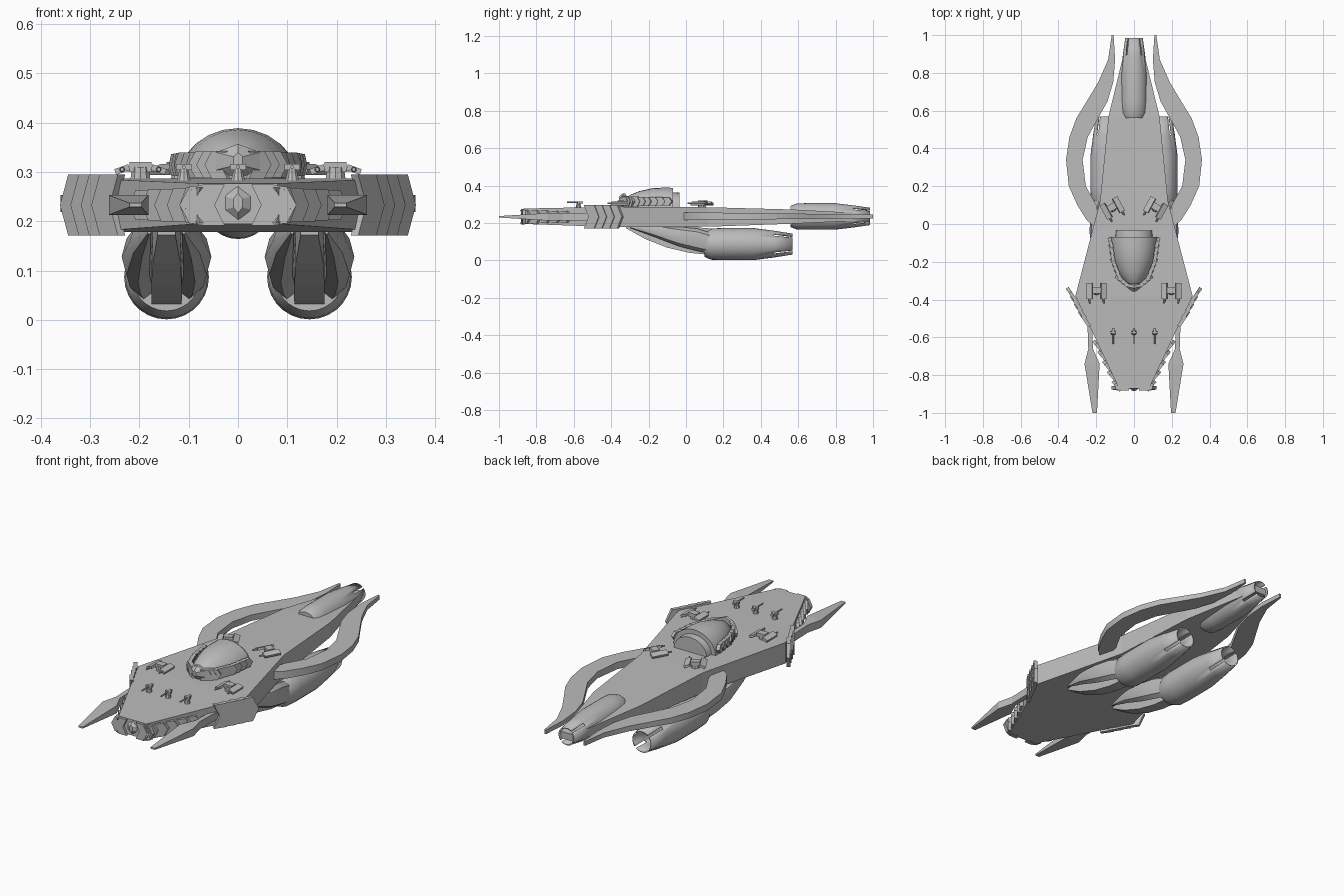
import bpy, bmesh, math
from mathutils import Vector, Matrix

old = bpy.data.objects.get("Cube")
if old:
    bpy.data.objects.remove(old, do_unlink=True)

grey = bpy.data.materials.new("hull_grey")
grey.use_nodes = True
tone = (0.5, 0.5, 0.5, 1)
grey.diffuse_color = tone
grey.node_tree.nodes["Principled BSDF"].inputs["Base Color"].default_value = tone


def finish(name, bm, smooth=False):
    bmesh.ops.recalc_face_normals(bm, faces=bm.faces)
    mesh = bpy.data.meshes.new(name)
    bm.to_mesh(mesh)
    bm.free()
    mesh.materials.append(grey)
    obj = bpy.data.objects.new(name, mesh)
    bpy.context.collection.objects.link(obj)
    if smooth:
        bpy.ops.object.select_all(action='DESELECT')
        obj.select_set(True)
        bpy.context.view_layer.objects.active = obj
        bpy.ops.object.shade_smooth_by_angle(angle=math.radians(35))
    return obj


def skin(bm, rings, cap_start=True, cap_end=True):
    """Join matching closed rings of points into a skin."""
    rows = [[bm.verts.new(p) for p in ring] for ring in rings]
    n = len(rows[0])
    bands = []
    for a, b in zip(rows, rows[1:]):
        bands.append([bm.faces.new((a[i], a[(i + 1) % n], b[(i + 1) % n], b[i]))
                      for i in range(n)])
    if cap_start:
        bm.faces.new(rows[0])
    if cap_end:
        bm.faces.new(rows[-1])
    return bands


def loft(name, rings, smooth=False):
    bm = bmesh.new()
    skin(bm, rings)
    return finish(name, bm, smooth)


def box_ring(x, y, half, low, high):
    return [(x - half, y, low), (x + half, y, low), (x + half, y, high), (x - half, y, high)]


def oval_ring(x, y, z, rx, rz, n=8):
    turn = [math.tau * i / n for i in range(n)]
    return [(x + rx * math.cos(a), y, z + rz * math.sin(a)) for a in turn]


SIDES = (("left", 1), ("right", -1))

# Main hull: y, half width, bottom, top
loft("hull", [box_ring(0, *s) for s in (
    (-0.87, 0.08, 0.195, 0.277), (-0.38, 0.31, 0.178, 0.287), (0.12, 0.18, 0.18, 0.284),
    (0.57, 0.135, 0.196, 0.272), (0.98, 0.035, 0.215, 0.25))])


# Engines: slotted open tubes
def engine(name, x, y, z, length, radius):
    bm = bmesh.new()
    shape = ((0, 0.8), (0.07, 0.97), (0.2, 1), (0.55, 1), (0.79, 0.83), (1, 0.65))
    bands = skin(bm, [oval_ring(x, y + t * length, z, r * radius, r * radius, 28)
                      for t, r in shape], True, False)
    slots = [bands[-1][i] for i in (3, 10, 17, 24)]
    bmesh.ops.delete(bm, geom=slots, context='FACES')
    obj = finish(name, bm, True)
    wall = obj.modifiers.new("wall", 'SOLIDIFY')
    wall.thickness = 0.007
    wall.offset = -1


engine("rear_engine", 0, 0.56, 0.235, 0.425, 0.071)

for side, s in SIDES:
    px = 0.145 * s
    engine(side + "_lower_engine", px, 0.1, 0.087, 0.47, 0.086)
    # Swept keel from hull to engine
    loft(side + "_engine_keel", [box_ring(px, y, w, low, high) for y, w, low, high in (
        (-0.32, 0.018, 0.172, 0.185), (-0.22, 0.028, 0.115, 0.185), (-0.1, 0.031, 0.068, 0.185),
        (0.02, 0.031, 0.04, 0.18), (0.14, 0.03, 0.028, 0.17))])
    # Curved petals flanking the keel
    for where, d in (("outer", 1), ("inner", -1)):
        loft(f"{side}_{where}_engine_petal", [
            oval_ring(px + s * d * off, y, z, rx, rz) for y, off, z, rx, rz in (
                (-0.3, 0.035, 0.18, 0.004, 0.006), (-0.17, 0.05, 0.16, 0.024, 0.034),
                (-0.04, 0.058, 0.128, 0.033, 0.052), (0.06, 0.052, 0.11, 0.032, 0.06),
                (0.14, 0.04, 0.09, 0.03, 0.055))], True)

    # Curved side arm: y, inner x, outer x
    arm = ((-0.03, 0.17, 0.19), (0.02, 0.18, 0.25), (0.1, 0.2, 0.3), (0.2, 0.255, 0.345),
           (0.34, 0.272, 0.36), (0.46, 0.245, 0.342), (0.56, 0.19, 0.305), (0.65, 0.14, 0.25),
           (0.75, 0.11, 0.19), (0.87, 0.1, 0.137), (1.0, 0.108, 0.118))
    loft(side + "_side_arm", [box_ring(s * (a + b) / 2, y, (b - a) / 2,
                                       0.217 + 0.006 * max(y, 0), 0.257 - 0.012 * max(y, 0))
                              for y, a, b in arm], True)

    # Forward blade: y, x, half width, half height
    loft(side + "_front_blade", [box_ring(s * x, y, w, 0.233 - h, 0.233 + h) for y, x, w, h in (
        (-0.45, 0.235, 0.014, 0.02), (-0.66, 0.23, 0.012, 0.02), (-0.74, 0.222, 0.04, 0.02),
        (-1.0, 0.208, 0.012, 0.004))])


# Chevron armour plates, set along a path on each side
def armour(name, path, count, height, z, width, flare):
    pts = [Vector(p) for p in path]
    for side, s in SIDES:
        bm = bmesh.new()
        for k in range(count):
            f = (k + 0.5) / count * (len(pts) - 1)
            i = min(int(f), len(pts) - 2)
            pos = pts[i].lerp(pts[i + 1], f - i)
            along = (pts[i + 1] - pts[i]).normalized()
            along = Matrix.Rotation(-flare, 2) @ along
            out = Vector((along.y, -along.x))
            h = height[0] + (height[1] - height[0]) * k / (count - 1)
            half, tip = width / 2, width * 0.45
            chevron = ((-half, h), (half, h), (half + tip, 0), (half, -h), (-half, -h), (tip - half, 0))
            rings = []
            for depth in (-0.01, 0.008):
                flat = [(pos + along * u + out * depth, v) for u, v in chevron]
                rings.append([(p.x * s, p.y, z + v) for p, v in flat])
            skin(bm, rings)
        finish(f"{side}_{name}", bm)


armour("nose_armour", ((0.045, -0.875), (0.085, -0.865), (0.2, -0.625)), 9, (0.042, 0.03), 0.233, 0.045, 0.25)
armour("flank_armour", ((0.245, -0.535), (0.33, -0.37)), 4, (0.062, 0.062), 0.233, 0.066, 0.12)
armour("canopy_armour", ((0.025, -0.335), (0.075, -0.29), (0.11, -0.2), (0.125, -0.09)),
       9, (0.028, 0.022), 0.315, 0.038, 0.15)


# Pointed centre shields at the nose and canopy
def shield(name, y, low, high, half):
    bm = bmesh.new()
    mid = (low + high) / 2
    rim = [(-half, y + 0.02, mid - 0.018), (0, y + 0.01, low), (half, y + 0.02, mid - 0.018),
           (half, y + 0.02, mid + 0.018), (0, y + 0.01, high), (-half, y + 0.02, mid + 0.018)]
    skin(bm, [[(x * 0.2, y - 0.008, mid + (z - mid) * 0.5) for x, _, z in rim],
              rim, [(x, v + 0.015, z) for x, v, z in rim]])
    finish(name, bm)


shield("nose_shield", -0.875, 0.197, 0.277, 0.045)
shield("canopy_shield", -0.35, 0.287, 0.357, 0.045)


# Canopy and the arch behind it: y, half width, height
def arch_ring(y, w, h):
    return [(w * math.cos(math.pi * i / 12), y, 0.282 + h * math.sin(math.pi * i / 12))
            for i in range(13)]


loft("canopy", [arch_ring(*s) for s in (
    (-0.335, 0.02, 0.04), (-0.3, 0.058, 0.068), (-0.25, 0.087, 0.088), (-0.18, 0.11, 0.104),
    (-0.12, 0.12, 0.107), (-0.07, 0.122, 0.106))], True)
loft("canopy_rear_arch", [arch_ring(-0.08, 0.1, 0.083), arch_ring(-0.035, 0.095, 0.08)], True)


# Deck weapons
def block(bm, centre, size, frame):
    bmesh.ops.create_cube(bm, size=1, matrix=frame @ Matrix.Translation(centre)
                          @ Matrix.Diagonal((*size, 1)))


def rod(bm, centre, r1, r2, depth, frame, forward=False):
    turn = Matrix.Rotation(math.pi / 2, 4, 'X') if forward else Matrix()
    bmesh.ops.create_cone(bm, cap_ends=True, segments=10, radius1=r1, radius2=r2, depth=depth,
                          matrix=frame @ Matrix.Translation(centre) @ turn)


def turret(name, x, y, angle, scale):
    bm = bmesh.new()
    frame = (Matrix.Translation((x, y, 0.283)) @ Matrix.Rotation(angle, 4, 'Z')
             @ Matrix.Scale(scale, 4))
    rod(bm, (0, 0, 0.012), 0.022, 0.018, 0.03, frame)
    block(bm, (0, 0.005, 0.027), (0.045, 0.035, 0.02), frame)
    block(bm, (0, 0, 0.022), (0.08, 0.014, 0.008), frame)
    for d in (-1, 1):
        tilt = frame @ Matrix.Translation((d * 0.037, 0, 0.022)) @ Matrix.Rotation(d * 0.35, 4, 'Y')
        block(bm, (0, 0, 0), (0.03, 0.085, 0.012), tilt)
        rod(bm, (0, -0.05, 0), 0.006, 0.004, 0.03, tilt, True)
    finish(name, bm)


for side, s in SIDES:
    turret(side + "_front_turret", 0.198 * s, -0.355, 0, 1)
    turret(side + "_rear_turret", 0.115 * s, 0.085, -0.5 * s, 1)

for name, x in (("left", 0.11), ("middle", 0), ("right", -0.11)):
    bm = bmesh.new()
    place = Matrix.Translation((x, -0.575, 0.28))
    rod(bm, (0, 0, 0.012), 0.016, 0.009, 0.028, place)
    block(bm, (0, 0, 0.03), (0.032, 0.012, 0.012), place)
    block(bm, (0, 0.01, 0.03), (0.012, 0.03, 0.012), place)
    rod(bm, (0, -0.03, 0.03), 0.004, 0.004, 0.06, place, True)
    finish(name + "_deck_gun", bm)
